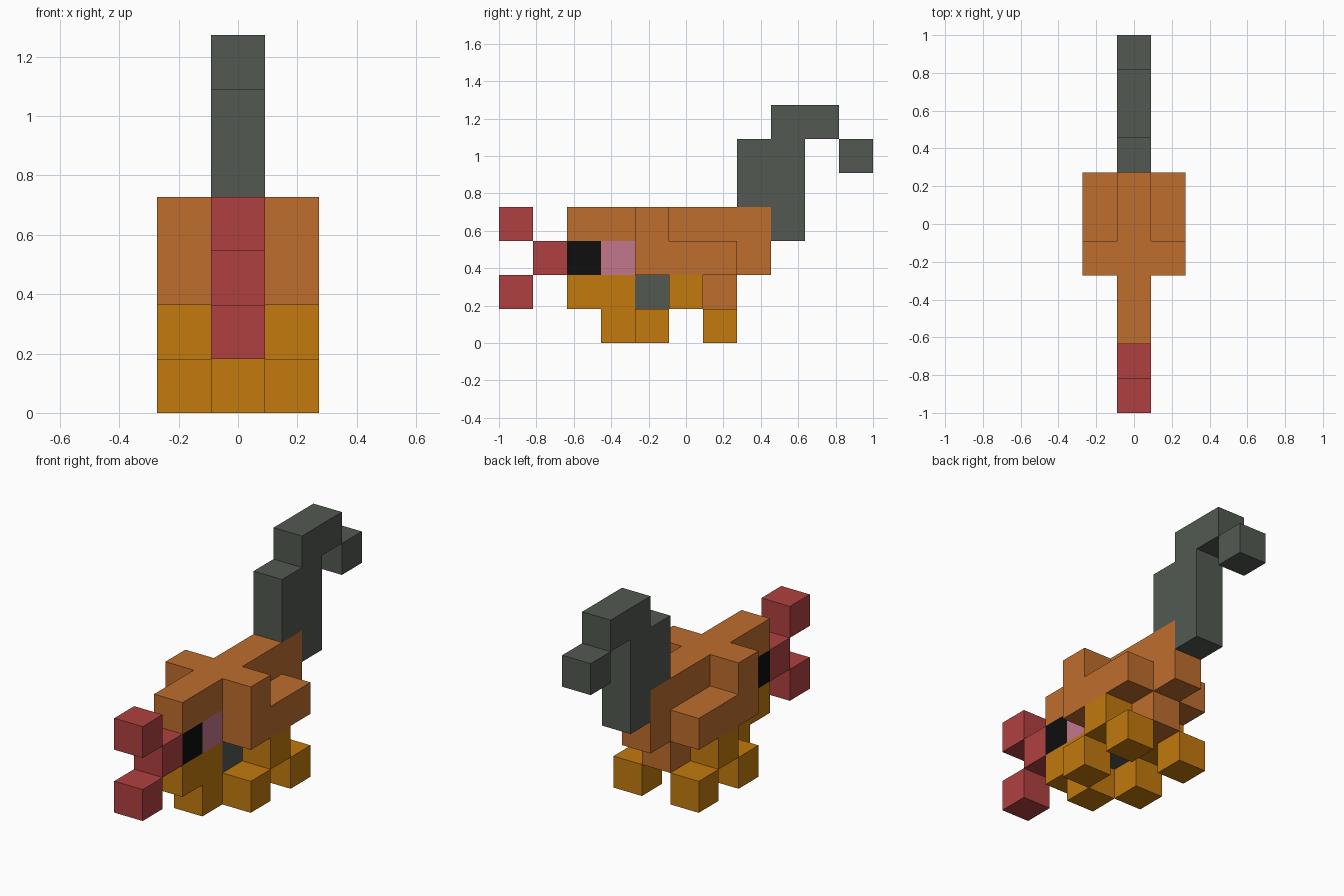
import bpy
import bmesh
from mathutils import Vector

if "Cube" in bpy.data.objects:
    bpy.data.objects.remove(bpy.data.objects["Cube"], do_unlink=True)

U = 2 / 11  # edge length of one block


def material(name, r, g, b):
    """Flat material from 0-255 sRGB values."""
    lin = [((c / 255 + 0.055) / 1.055) ** 2.4 if c > 10 else c / 255 / 12.92 for c in (r, g, b)]
    mat = bpy.data.materials.new(name)
    mat.use_nodes = True
    mat.diffuse_color = (*lin, 1)
    bsdf = next(n for n in mat.node_tree.nodes if n.type == 'BSDF_PRINCIPLED')
    bsdf.inputs["Base Color"].default_value = (*lin, 1)
    bsdf.inputs["Roughness"].default_value = 0.9
    return mat


ORANGE = material("orange", 190, 109, 45)
GOLD = material("gold", 194, 122, 13)
RED = material("red", 176, 64, 64)
GREY = material("grey_green", 82, 89, 82)
PINK = material("pink", 194, 119, 139)
BLACK = material("black", 14, 14, 14)

# The six side directions with the two axes that span each face
SIDES = [(axis, sign) for axis in range(3) for sign in (-1, 1)]


def blocks(name, mat, *boxes):
    """One shell around block ranges (x0, x1, y0, y1, z0, z1), ends included.
    x counts from the middle, y from the front, z from the ground."""
    cells = {(x, y, z) for x0, x1, y0, y1, z0, z1 in boxes
             for x in range(x0, x1 + 1) for y in range(y0, y1 + 1) for z in range(z0, z1 + 1)}
    bm = bmesh.new()
    for cell in cells:
        for axis, sign in SIDES:
            n = Vector((0, 0, 0))
            n[axis] = sign
            if tuple(int(a + b) for a, b in zip(cell, n)) in cells:
                continue
            s = Vector((0, 0, 0))
            s[(axis + 1) % 3] = 1
            t = n.cross(s)
            centre = Vector((cell[0], cell[1] - 5, cell[2] + 0.5))
            bm.faces.new([bm.verts.new((centre + (n + a * s + b * t) / 2) * U)
                          for a, b in ((-1, -1), (1, -1), (1, 1), (-1, 1))])
    bmesh.ops.remove_doubles(bm, verts=bm.verts, dist=1e-4)
    bmesh.ops.dissolve_limit(bm, angle_limit=0.01, verts=bm.verts, edges=bm.edges)
    mesh = bpy.data.meshes.new(name)
    bm.to_mesh(mesh)
    bm.free()
    mesh.materials.append(mat)
    obj = bpy.data.objects.new(name, mesh)
    bpy.context.collection.objects.link(obj)
    return obj


# Head
blocks("snout_and_brow", ORANGE, (0, 0, 2, 3, 3, 3))
blocks("eyes", BLACK, (0, 0, 2, 2, 2, 2))
blocks("cheeks", PINK, (0, 0, 3, 3, 2, 2))
blocks("jaw", GOLD, (0, 0, 2, 3, 1, 1))
blocks("chin", GOLD, (0, 0, 3, 3, 0, 0))

# Forked tongue
blocks("tongue_base", RED, (0, 0, 1, 1, 2, 2))
for name, z in (("lower", 1), ("upper", 3)):
    blocks(f"tongue_{name}_tip", RED, (0, 0, 0, 0, z, z))

# Body: spine, with rump under it
blocks("back", ORANGE, (0, 0, 4, 7, 2, 3), (0, 0, 6, 6, 1, 1))
blocks("chest", GREY, (0, 0, 4, 4, 1, 1))
blocks("belly", GOLD, (-1, 1, 5, 5, 1, 1))

# Shoulders, flanks and feet on both sides
for side, x in (("left", 1), ("right", -1)):
    blocks(f"{side}_shoulder_and_flank", ORANGE, (x, x, 4, 4, 2, 3), (x, x, 5, 6, 2, 2))
    blocks(f"{side}_front_foot", GOLD, (x, x, 4, 4, 0, 0))
    blocks(f"{side}_hind_foot", GOLD, (x, x, 6, 6, 0, 0))

# Curled tail
blocks("tail", GREY, (0, 0, 8, 8, 3, 3), (0, 0, 7, 8, 4, 5), (0, 0, 8, 9, 6, 6))
blocks("tail_tip", GREY, (0, 0, 10, 10, 5, 5))
